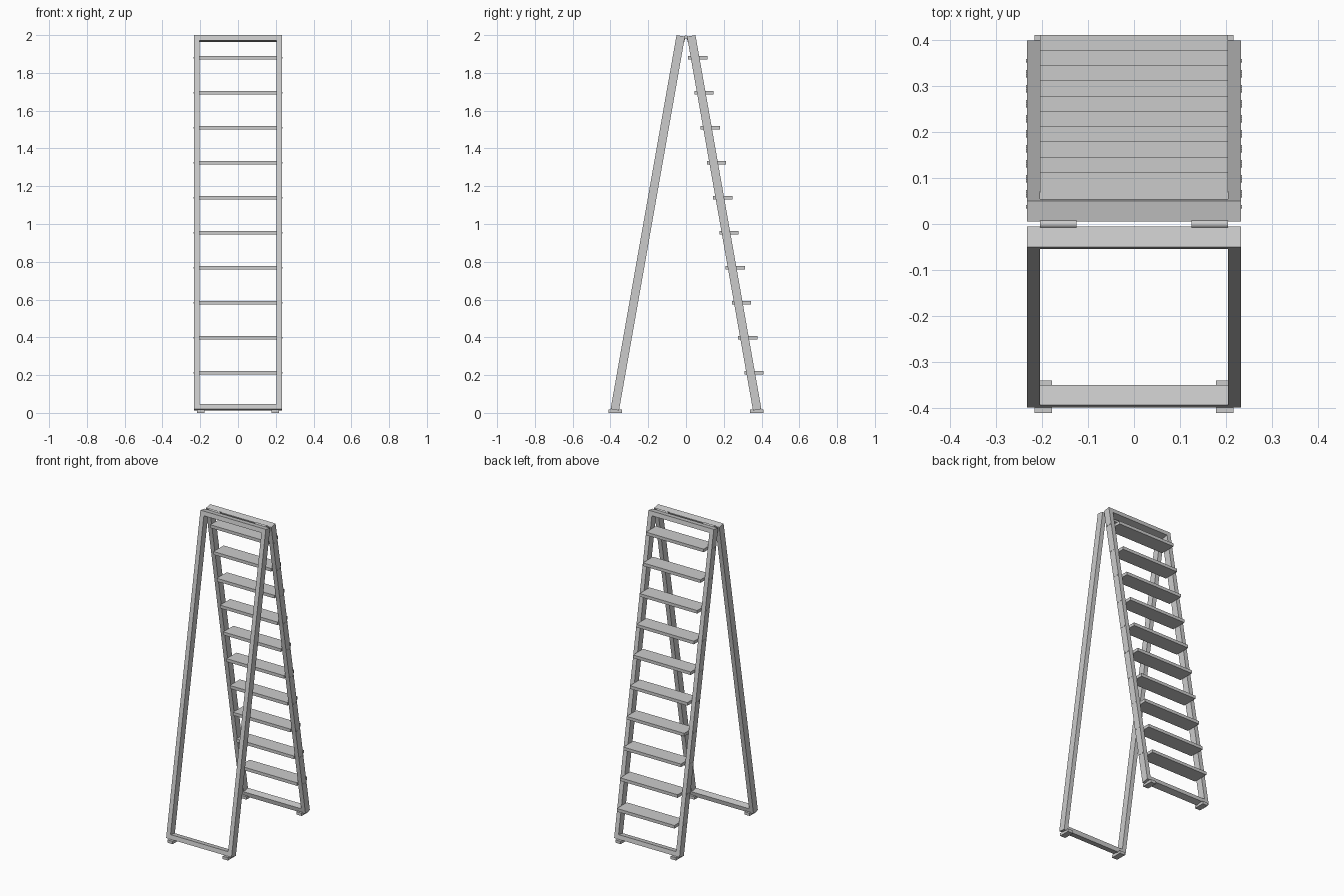
import bpy, bmesh, math
from mathutils import Vector, Matrix

if "Cube" in bpy.data.objects:
    bpy.data.objects.remove(bpy.data.objects["Cube"])

A = math.radians(10)       # lean of each frame
W, T, D, L = 0.233, 0.028, 0.045, 2.01   # half width, bar width, bar depth, length


def leaned(x, t, d, s):
    """Point t down the frame and d inward from its outer top edge; s = side in y."""
    y = 0.05 + t * math.sin(A) - d * math.cos(A)
    z = 2.0 - t * math.cos(A) - d * math.sin(A)
    return Vector((x, s * y, z))


def finish(name, bm):
    bmesh.ops.recalc_face_normals(bm, faces=bm.faces)
    me = bpy.data.meshes.new(name)
    bm.to_mesh(me)
    bm.free()
    ob = bpy.data.objects.new(name, me)
    bpy.context.collection.objects.link(ob)
    return ob


def box(name, x, y, z):
    bm = bmesh.new()
    size = [b - a for a, b in (x, y, z)]
    mid = [(a + b) / 2 for a, b in (x, y, z)]
    bmesh.ops.create_cube(bm, size=1, matrix=Matrix.Translation(mid) @ Matrix.Diagonal((*size, 1)))
    return finish(name, bm)


def x_cylinder(name, centre, r, length, n):
    bm = bmesh.new()
    m = Matrix.Translation(centre) @ Matrix.Rotation(math.pi / 2, 4, 'Y')
    bmesh.ops.create_cone(bm, cap_ends=True, segments=n, radius1=r, radius2=r, depth=length, matrix=m)
    for f in bm.faces:
        f.smooth = len(f.verts) == 4
    for e in bm.edges:
        e.smooth = all(f.smooth for f in e.link_faces)
    return finish(name, bm)


def frame(name, s):
    """Rectangular ring leaning towards the top."""
    bm = bmesh.new()
    rings = []
    for inset, d in ((0, 0), (0, D), (T, D), (T, 0)):
        w, a, b = W - inset, inset, L - inset
        rings.append([bm.verts.new(leaned(x, t, d, s)) for x, t in ((-w, a), (w, a), (w, b), (-w, b))])
    for k in range(4):
        p, q = rings[k], rings[(k + 1) % 4]
        for i in range(4):
            j = (i + 1) % 4
            bm.faces.new((p[i], p[j], q[j], q[i]))
    return finish(name, bm)


def hinge_leaf(name, x0, x1, s):
    """Thin plate on the inner face of a frame's top rail."""
    bm = bmesh.new()
    v = [bm.verts.new(leaned(x, t, d, s)) for d in (D, D + 0.002)
         for x, t in ((x0, 0.002), (x1, 0.002), (x1, T), (x0, T))]
    for f in ((0, 1, 2, 3), (4, 5, 6, 7), (0, 1, 5, 4), (1, 2, 6, 5), (2, 3, 7, 6), (3, 0, 4, 7)):
        bm.faces.new([v[i] for i in f])
    return finish(name, bm)


# Two leaning frames with feet
for s, side in ((-1, "front"), (1, "back")):
    frame(side + "_frame", s)
    for m in (-1, 1):
        box(side + "_foot", sorted((m * 0.178, m * 0.216)), sorted((s * 0.34, s * 0.411)), (0, 0.018))

# Steps with the screws that hold them
for i in range(10):
    z = 0.213 + i * 0.1852
    y = 0.36 - i * 0.0331
    box("step", (-0.205, 0.205), (y - 0.051, y + 0.051), (z - 0.01, z + 0.01))
    for m in (-1, 1):
        for dy in (-0.012, 0.012):
            yc = 0.028 + (2.0 - z) * math.tan(A) + dy
            x_cylinder("step_screw", (m * (W + 0.0005), yc, z), 0.004, 0.004, 12)

# Hinges joining the frames at the top
for m in (-1, 1):
    x0, x1 = sorted((m * 0.125, m * 0.204))
    x_cylinder("hinge_barrel", (m * 0.1645, 0, 1.989), 0.009, x1 - x0, 24)
    for s in (-1, 1):
        hinge_leaf("hinge_leaf", x0, x1, s)
